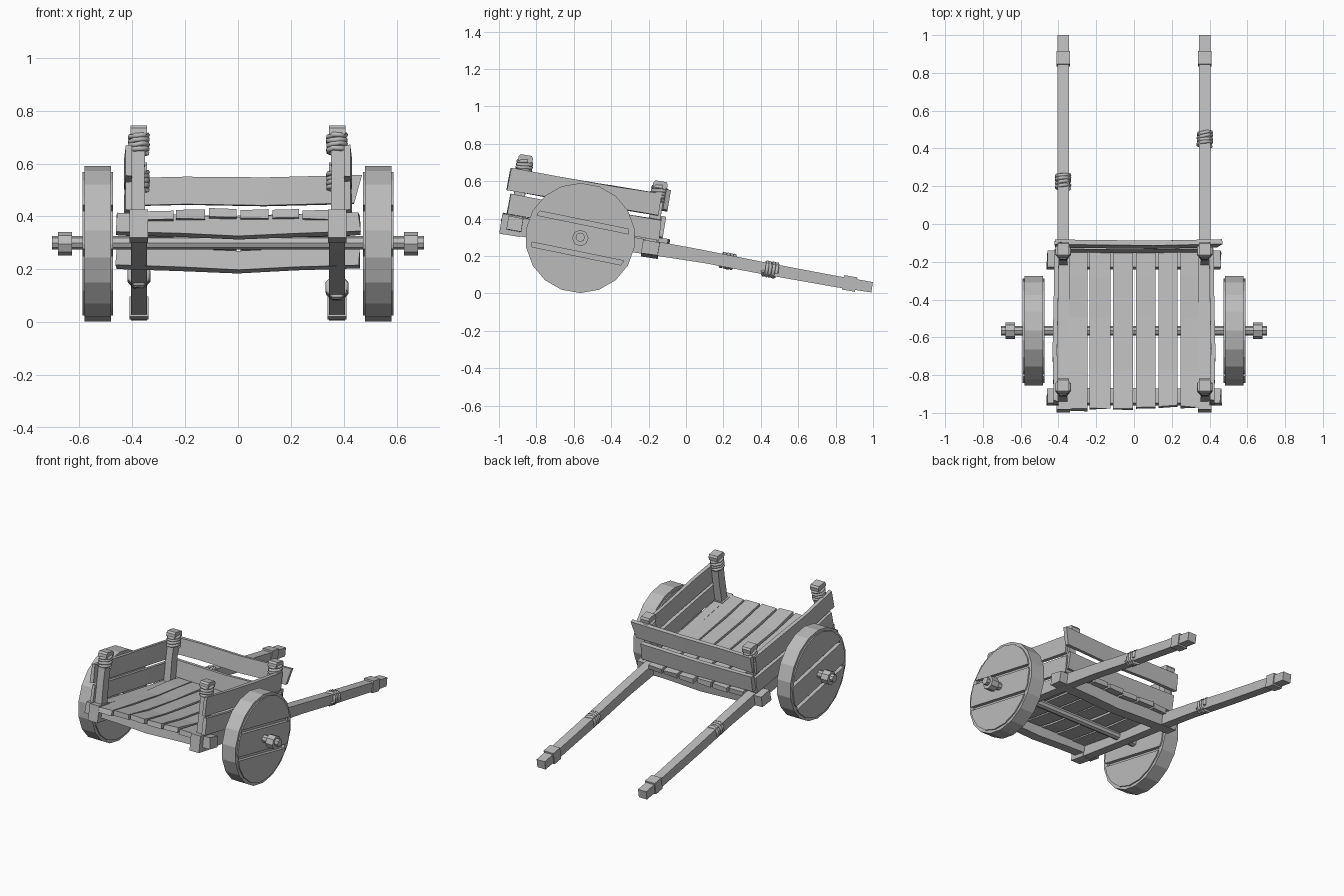
import bpy, bmesh, math, random
from mathutils import Vector, Matrix

random.seed(4)
cube = bpy.data.objects.get("Cube")
if cube:
    bpy.data.objects.remove(cube, do_unlink=True)

wood = bpy.data.materials.new("weathered grey")
wood.use_nodes = True
GREY = (0.5, 0.5, 0.5, 1)
wood.diffuse_color = GREY
wood.node_tree.nodes["Principled BSDF"].inputs["Base Color"].default_value = GREY

X = Vector((1, 0, 0))
UP = Vector((0, 0.165, 0.986))       # normal of the tilted bed
ALONG = Vector((0, 0.986, -0.165))   # direction of the tilted bed


def finish(name, bm):
    bmesh.ops.recalc_face_normals(bm, faces=bm.faces)
    me = bpy.data.meshes.new(name)
    bm.to_mesh(me)
    bm.free()
    me.materials.append(wood)
    ob = bpy.data.objects.new(name, me)
    bpy.context.collection.objects.link(ob)
    return ob


def beam(name, path, side, w, h, jitter=0.0):
    """Rectangular timber swept along a path; w is across `side`."""
    bm = bmesh.new()
    path = [Vector(p) for p in path]
    n = len(path)
    rings = []
    for i, p in enumerate(path):
        t = (path[min(i + 1, n - 1)] - path[max(i - 1, 0)]).normalized()
        up = side.cross(t).normalized()
        hh = h[i] if isinstance(h, (list, tuple)) else h
        ring = []
        for a, b in ((-1, -1), (1, -1), (1, 1), (-1, 1)):
            wob = t * random.uniform(-jitter, jitter) + up * random.uniform(-jitter, jitter) * 0.4
            ring.append(bm.verts.new(p + side * (a * w / 2) + up * (b * hh / 2) + wob))
        rings.append(ring)
    for r0, r1 in zip(rings, rings[1:]):
        for k in range(4):
            bm.faces.new((r0[k], r0[(k + 1) % 4], r1[(k + 1) % 4], r1[k]))
    bm.faces.new(rings[0])
    bm.faces.new(rings[-1])
    return finish(name, bm)


def disc(bm, x, width, radius, sides, centre):
    rot = Matrix.Rotation(math.pi / 2, 4, 'Y')
    mat = Matrix.Translation((x, centre[0], centre[1])) @ rot
    bmesh.ops.create_cone(bm, cap_ends=True, segments=sides, radius1=radius,
                          radius2=radius, depth=width, matrix=mat)


def rope(name, centre, axis, a, b, turns=4, pitch=0.018):
    """Rope wound as a squarish spiral around a timber."""
    cu = bpy.data.curves.new(name, 'CURVE')
    cu.dimensions = '3D'
    cu.bevel_depth = 0.010
    cu.bevel_resolution = 1
    cu.use_fill_caps = True
    v = axis.cross(X).normalized()
    sp = cu.splines.new('POLY')
    count = turns * 8 + 1
    sp.points.add(count - 1)
    for i in range(count):
        ang = math.tau * (i + 0.5) / 8
        c, s = math.cos(ang), math.sin(ang)
        off = axis * ((i / 8 - turns / 2) * pitch + random.uniform(-0.003, 0.003))
        p = Vector(centre) + X * (c * a * 1.08) + v * (s * b * 1.08) + off
        sp.points[i].co = (*p, 1)
    cu.materials.append(wood)
    ob = bpy.data.objects.new(name, cu)
    bpy.context.collection.objects.link(ob)
    bpy.ops.object.select_all(action='DESELECT')
    ob.select_set(True)
    bpy.context.view_layer.objects.active = ob
    bpy.ops.object.convert(target='MESH')


# Bed planks, slightly sagging
for i, (x0, x1) in enumerate([(-0.345, -0.245), (-0.235, -0.125), (-0.11, -0.005),
                              (0.01, 0.115), (0.13, 0.23), (0.245, 0.345)]):
    dy, dz = random.uniform(-0.01, 0.015), random.uniform(-0.006, 0.004)
    x = (x0 + x1) / 2
    beam(f"bed_plank_{i + 1}", [(x, -0.98 + dy, 0.41 + dz), (x, -0.78, 0.37),
                                (x, -0.5, 0.328 + dz), (x, -0.28, 0.3), (x, -0.105 + dy, 0.274)],
         X, x1 - x0, 0.032, 0.006)

# Cross beams under the bed
for name, y, z, w in (("front_cross_beam", -0.915, 0.372, 0.08),
                      ("rear_cross_beam", -0.19, 0.245, 0.09)):
    beam(name, [(-0.46, y, z), (-0.22, y, z - 0.008), (0, y, z - 0.018),
                (0.22, y, z - 0.008), (0.46, y, z)], ALONG, w, 0.072, 0.004)

for s, tag in ((1, "left"), (-1, "right")):
    x = 0.375 * s
    # Long shaft running under the bed and out to the handle
    beam(f"{tag}_shaft", [(x, -0.985, 0.372), (x, -0.6, 0.308), (x, -0.2, 0.247), (x, 0.1, 0.196),
                          (x, 0.45, 0.128), (x, 0.8, 0.064), (x, 0.995, 0.033)],
         X, 0.06, [0.105, 0.09, 0.078, 0.068, 0.064, 0.06, 0.056])
    beam(f"{tag}_shaft_head", [(x, -0.99, 0.373), (x, -0.88, 0.355)], X, 0.07, 0.108)
    beam(f"{tag}_handle_collar", [(x, 0.84, 0.059), (x, 0.91, 0.047)], X, 0.072, 0.078)
    ry, rz = (0.45, 0.128) if s > 0 else (0.225, 0.173)
    rope(f"{tag}_shaft_rope", (x, ry, rz), Vector((0, 0.983, -0.185)), 0.034, 0.036)

    # Corner posts with wider caps and rope bindings
    for end, base, length in (("front", Vector((x, -0.918, 0.36)), 0.385),
                              ("rear", Vector((x, -0.196, 0.23)), 0.375)):
        top = base + UP * length
        mid = base + UP * length * 0.5 + X * 0.004 * s
        beam(f"{end}_{tag}_post", [base, mid, top - UP * 0.02], X, 0.05, 0.06, 0.002)
        beam(f"{end}_{tag}_post_cap", [top - UP * 0.035, top - UP * 0.012, top], X, 0.062,
             [0.078, 0.078, 0.06])
        rope(f"{end}_{tag}_post_rope", top - UP * 0.066, UP, 0.032, 0.037, 4, 0.017)

    # Side boards outside the posts
    for level, z0, z1, h in (("lower", 0.478, 0.338, 0.108), ("upper", 0.612, 0.475, 0.118)):
        xo = 0.413 * s
        beam(f"{tag}_{level}_side_board",
             [(xo, -0.945, z0), (xo + 0.006 * s, -0.68, z0 * 0.67 + z1 * 0.33 - 0.004),
              (xo, -0.4, z0 * 0.33 + z1 * 0.67 - 0.003), (xo - 0.004 * s, -0.14, z1)],
             X, 0.024, h, 0.007)

    # Solid wheel: rim ring, recessed core and three planks
    hub = (-0.565, 0.296)
    bm = bmesh.new()
    xc = 0.531 * s
    loops = []
    for r, dx in ((0.294, -0.05), (0.294, 0.05), (0.262, 0.05), (0.262, -0.05)):
        loops.append([bm.verts.new((xc + dx, hub[0] + r * math.cos(math.tau * (k + 0.5) / 18),
                                    hub[1] + r * math.sin(math.tau * (k + 0.5) / 18)))
                      for k in range(18)])
    for j in range(4):
        a, b = loops[j], loops[(j + 1) % 4]
        for k in range(18):
            bm.faces.new((a[k], a[(k + 1) % 18], b[(k + 1) % 18], b[k]))
    finish(f"{tag}_wheel_rim", bm)
    bm = bmesh.new()
    disc(bm, xc, 0.07, 0.266, 18, hub)
    finish(f"{tag}_wheel_core", bm)
    grain = Vector((0, 0.2, 0.98)).normalized()
    origin = Vector((0, *hub))
    for i, (lo, hi) in enumerate(((-0.4, -0.098), (-0.073, 0.073), (0.098, 0.4))):
        bm = bmesh.new()
        disc(bm, xc, 0.116, 0.276, 18, hub)
        for d, n in ((lo, -grain), (hi, grain)):
            bmesh.ops.bisect_plane(bm, geom=bm.verts[:] + bm.edges[:] + bm.faces[:],
                                   plane_co=origin + grain * d, plane_no=n, clear_outer=True)
            edges = [e for e in bm.edges if e.is_boundary]
            if edges:
                bmesh.ops.holes_fill(bm, edges=edges, sides=0)
        finish(f"{tag}_wheel_plank_{i + 1}", bm)

    # Axle nut
    bm = bmesh.new()
    disc(bm, 0.655 * s, 0.052, 0.044, 8, hub)
    finish(f"{tag}_axle_nut", bm)

# Axle
bm = bmesh.new()
disc(bm, 0, 1.41, 0.025, 8, (-0.565, 0.3))
finish("axle", bm)

# Rear boards, the upper one overhanging to the left with a slanted end
beam("lower_rear_board", [(-0.41, -0.128, 0.355), (0, -0.132, 0.348), (0.41, -0.128, 0.357)],
     ALONG, 0.026, 0.108, 0.006)
upper = beam("upper_rear_board", [(-0.42, -0.104, 0.492), (-0.2, -0.106, 0.497),
                                  (0.1, -0.11, 0.492), (0.455, -0.102, 0.502)],
             ALONG, 0.026, 0.106, 0.004)
for v in upper.data.vertices:
    if v.co.x > 0.4:
        v.co.x += (v.co.z - 0.5) * 0.3
